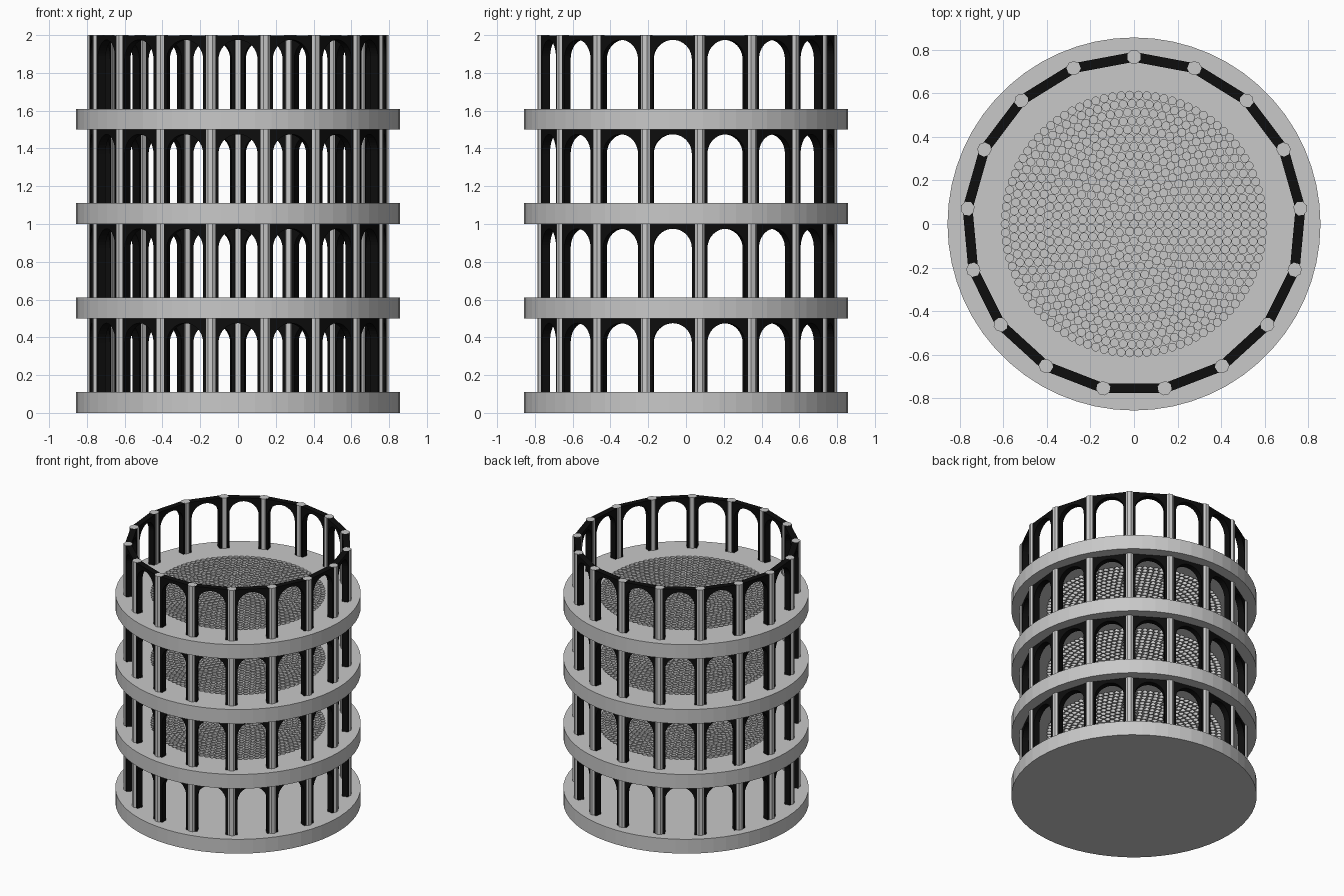
import bpy, bmesh
from math import pi, sin, cos
from mathutils import Matrix

if "Cube" in bpy.data.objects:
    bpy.data.objects.remove(bpy.data.objects["Cube"])

SIDES = 17            # bays in each arcade
TIERS = 4
PITCH = 0.5           # height of one storey
SLAB = 0.11           # slab thickness
R_SLAB, R_INNER, R_COLUMN = 0.857, 0.645, 0.768
STEP = 2 * pi / SIDES


def material(name, rgb):
    m = bpy.data.materials.new(name)
    m.use_nodes = True
    colour = (*rgb, 1)
    m.diffuse_color = colour
    m.node_tree.nodes["Principled BSDF"].inputs["Base Color"].default_value = colour
    return m


stone = material("light grey stone", (0.58, 0.58, 0.58))
black = material("black", (0.004, 0.004, 0.004))


def circle(radius, count, cx=0, cy=0, turn=0):
    return [(cx + radius * cos(turn + 2 * pi * i / count),
             cy + radius * sin(turn + 2 * pi * i / count)) for i in range(count)]


def extruded(name, outlines, depth):
    """Bmesh of flat outlines (inner ones become holes), centred on local z."""
    curve = bpy.data.curves.new(name, "CURVE")
    curve.dimensions = "2D"
    curve.fill_mode = "BOTH"
    curve.extrude = depth / 2
    for points in outlines:
        spline = curve.splines.new("POLY")
        spline.points.add(len(points) - 1)
        for p, (x, y) in zip(spline.points, points):
            p.co = (x, y, 0, 1)
        spline.use_cyclic_u = True
    helper = bpy.data.objects.new(name, curve)
    bpy.context.collection.objects.link(helper)
    graph = bpy.context.evaluated_depsgraph_get()
    mesh = bpy.data.meshes.new_from_object(helper.evaluated_get(graph))
    bm = bmesh.new()
    bm.from_mesh(mesh)
    bpy.data.objects.remove(helper)
    bpy.data.curves.remove(curve)
    bpy.data.meshes.remove(mesh)
    bmesh.ops.remove_doubles(bm, verts=bm.verts, dist=0.00001)
    bmesh.ops.recalc_face_normals(bm, faces=bm.faces)
    return bm


def finish(name, bm, mat):
    mesh = bpy.data.meshes.new(name)
    for f in bm.faces:
        f.material_index = 0
        f.smooth = False
    bm.to_mesh(mesh)
    bm.free()
    mesh.materials.clear()
    mesh.materials.append(mat)
    return mesh


def place(name, mesh, z):
    ob = bpy.data.objects.new(name, mesh)
    ob.location.z = z
    bpy.context.collection.objects.link(ob)
    return ob


def ring_of(unit, radius, phase):
    """Repeat a bmesh around the tower; its local z points outwards, y up."""
    stand = Matrix(((0, 0, 1, 0), (1, 0, 0, 0), (0, 1, 0, 0), (0, 0, 0, 1)))
    part = bpy.data.meshes.new("unit")
    unit.to_mesh(part)
    unit.free()
    out = bmesh.new()
    for i in range(SIDES):
        start = len(out.verts)
        out.from_mesh(part)
        out.verts.ensure_lookup_table()
        turn = Matrix.Rotation(phase + i * STEP, 4, "Z")
        bmesh.ops.transform(out, verts=out.verts[start:],
                            matrix=turn @ Matrix.Translation((radius, 0, 0)) @ stand)
    bpy.data.meshes.remove(part)
    return out


# Slab rings, the solid base infill and the perforated floors
rim = finish("slab_ring", extruded("slab_ring", [circle(R_SLAB, 60), circle(R_INNER, 60)], SLAB), stone)
plug = finish("base_infill", extruded("base_infill", [circle(R_INNER, 60)], SLAB), stone)

GAP, HOLE = 0.0395, 0.0183
outlines = [circle(R_INNER, 60), circle(HOLE, 12)]
for k in range(1, 16):
    count = int(2 * pi * k)
    for i in range(count):
        a = 2 * pi * i / count
        outlines.append(circle(HOLE, 12, k * GAP * cos(a), k * GAP * sin(a), a))
grate = finish("perforated_floor", extruded("perforated_floor", outlines, SLAB), stone)

# Arched wall panels between the columns
half, opening, top = 0.128, 0.103, 0.475
arch = [(opening * cos(pi * i / 20), top - opening + opening * sin(pi * i / 20)) for i in range(21)]
profile = ([(half, SLAB), (opening, SLAB)] + arch +
           [(-opening, SLAB), (-half, SLAB), (-half, PITCH - 0.001), (half, PITCH - 0.001)])
panel = extruded("arch_panel", [profile], 0.045)
walls = finish("arcade_panels", ring_of(panel, R_COLUMN * cos(STEP / 2), pi / 2 + STEP / 2), black)

# Columns at the corners
shaft = bmesh.new()
bmesh.ops.create_cone(shaft, cap_ends=True, segments=8, radius1=0.033, radius2=0.033,
                      depth=PITCH - SLAB,
                      matrix=Matrix.Translation((0, (PITCH + SLAB) / 2, 0)) @
                      Matrix.Rotation(pi / 2, 4, "X") @ Matrix.Rotation(pi / 8, 4, "Z"))
columns = finish("columns", ring_of(shaft, R_COLUMN, pi / 2), stone)

# Stack the storeys
for t in range(TIERS):
    z = t * PITCH
    place(f"slab_ring_{t + 1}", rim, z + SLAB / 2)
    if t == 0:
        place("base_infill", plug, z + SLAB / 2)
    else:
        place(f"perforated_floor_{t + 1}", grate, z + SLAB / 2)
    place(f"arcade_panels_{t + 1}", walls, z)
    place(f"columns_{t + 1}", columns, z)
